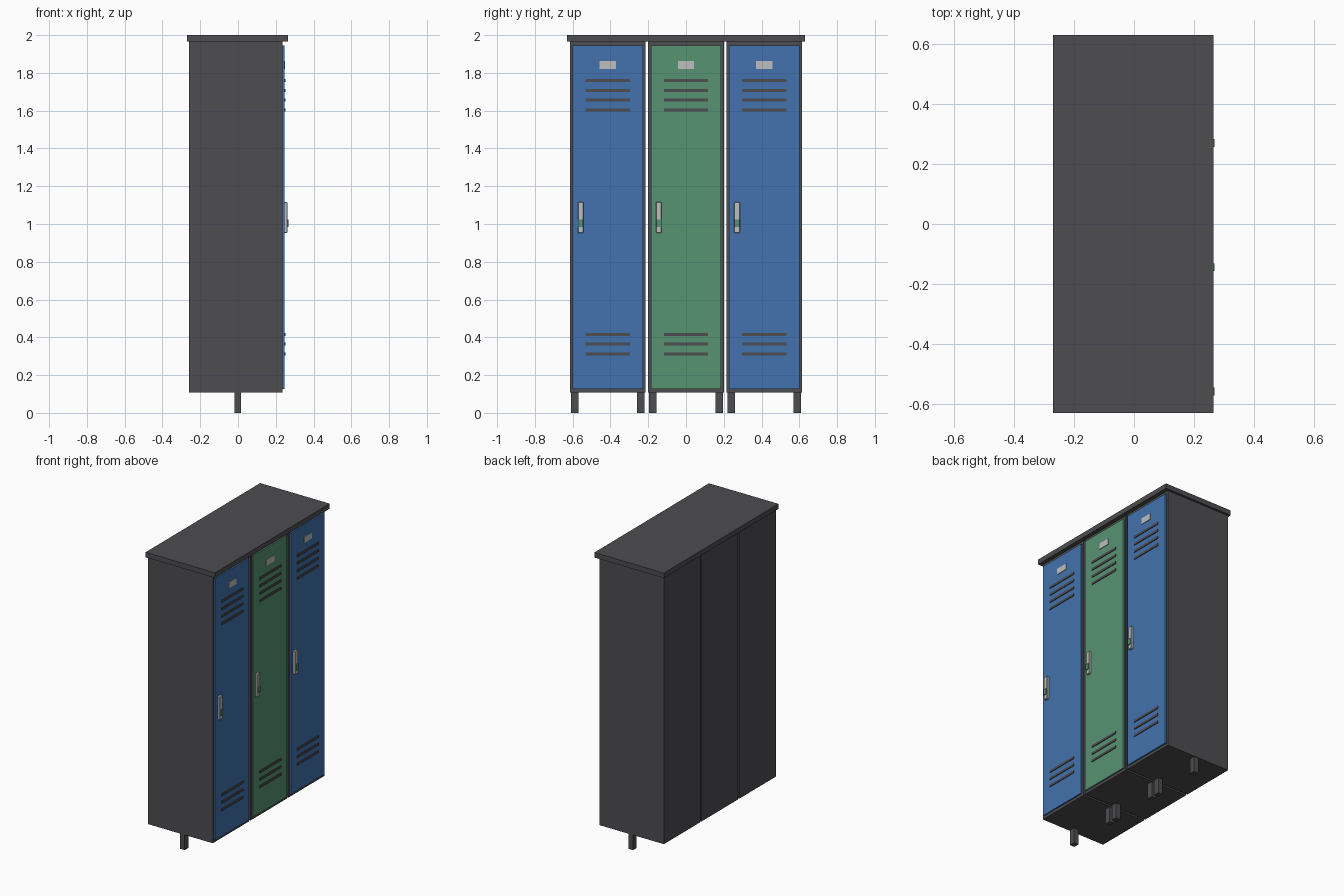
import bpy
import bmesh
from mathutils import Vector

cube = bpy.data.objects.get("Cube")
if cube:
    bpy.data.objects.remove(cube, do_unlink=True)


def material(name, r, g, b):
    m = bpy.data.materials.new(name)
    m.use_nodes = True
    m.diffuse_color = (r, g, b, 1)
    m.node_tree.nodes["Principled BSDF"].inputs["Base Color"].default_value = (r, g, b, 1)
    return m


DARK = material("dark grey metal", 0.075, 0.073, 0.08)
BLUE = material("blue paint", 0.054, 0.168, 0.418)
GREEN = material("green paint", 0.095, 0.287, 0.168)
SILVER = material("silver metal", 0.52, 0.52, 0.52)


def box(name, low, high, mat, bevel=0):
    """Box between two opposite corners."""
    low, high = Vector(low), Vector(high)
    bm = bmesh.new()
    bmesh.ops.create_cube(bm, size=1)
    bmesh.ops.scale(bm, vec=high - low, verts=bm.verts)
    bmesh.ops.translate(bm, vec=(low + high) / 2, verts=bm.verts)
    mesh = bpy.data.meshes.new(name)
    bm.to_mesh(mesh)
    bm.free()
    mesh.materials.append(mat)
    obj = bpy.data.objects.new(name, mesh)
    bpy.context.collection.objects.link(obj)
    if bevel:
        mod = obj.modifiers.new("Bevel", "BEVEL")
        mod.width = bevel
        mod.segments = 1
    return obj


BACK, FRONT, DOOR = -0.26, 0.236, 0.246
BOTTOM, TOP = 0.108, 1.965
PITCH = 0.414


def locker(label, y, paint):
    # Cabinet body and door
    box(label + "_body", (BACK, y - 0.2, BOTTOM), (FRONT, y + 0.2, TOP), DARK)
    box(label + "_door", (FRONT - 0.01, y - 0.186, 0.127), (DOOR, y + 0.186, 1.944), paint)

    # Vent slats, upper and lower group
    for group, start, count in (("upper", 1.76, 4), ("lower", 0.416, 3)):
        for i in range(count):
            z = start - i * 0.052
            box(f"{label}_{group}_vent_{i + 1}", (DOOR - 0.004, y - 0.117, z - 0.008),
                (DOOR + 0.005, y + 0.117, z + 0.008), DARK)

    # Card holder
    box(label + "_card_holder", (DOOR - 0.004, y - 0.043, 1.821),
        (DOOR + 0.004, y + 0.043, 1.863), SILVER)

    # Handle with its coloured latch
    h = y - 0.144
    box(label + "_handle", (DOOR - 0.004, h - 0.015, 0.953), (0.262, h + 0.015, 1.116),
        SILVER, 0.003)
    box(label + "_latch", (DOOR, h - 0.013, 0.984), (0.268, h + 0.013, 1.024), GREEN)

    # Two legs under the middle of the cabinet
    for side, s in (("right", -1), ("left", 1)):
        c = y + s * 0.175
        box(f"{label}_{side}_leg", (-0.019, c - 0.02, 0), (0.017, c + 0.02, BOTTOM), DARK)


for i, (label, paint) in enumerate((("first", BLUE), ("middle", GREEN), ("last", BLUE))):
    locker(label + "_locker", (i - 1) * PITCH, paint)

# Shared top slab
box("top_slab", (-0.27, -0.629, TOP), (0.264, 0.629, 2), DARK)
